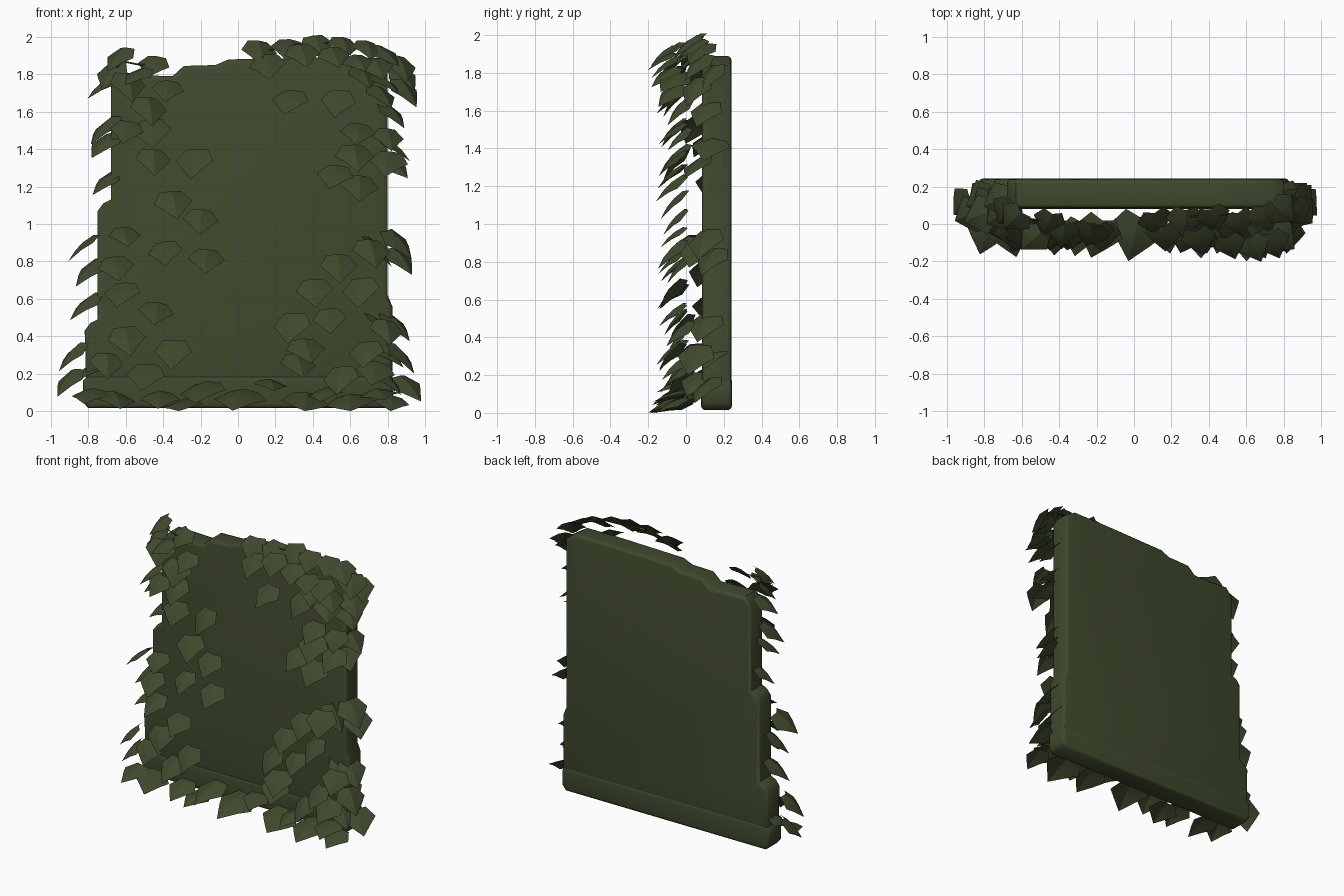
import bpy, bmesh, math, random
from mathutils import Vector

if "Cube" in bpy.data.objects:
    bpy.data.objects.remove(bpy.data.objects["Cube"])
random.seed(4)

green = bpy.data.materials.new("dark ivy green")
green.diffuse_color = (0.05, 0.066, 0.026, 1)
green.use_nodes = True
green.node_tree.nodes["Principled BSDF"].inputs["Base Color"].default_value = green.diffuse_color


def make_object(name, bm, smooth_angle):
    me = bpy.data.meshes.new(name)
    bm.to_mesh(me)
    bm.free()
    me.materials.append(green)
    ob = bpy.data.objects.new(name, me)
    bpy.context.collection.objects.link(ob)
    bpy.ops.object.select_all(action='DESELECT')
    ob.select_set(True)
    bpy.context.view_layer.objects.active = ob
    bpy.ops.object.shade_smooth_by_angle(angle=math.radians(smooth_angle))
    return ob


def slab(name, outline, y0, y1, bevel):
    bm = bmesh.new()
    f = bm.faces.new([bm.verts.new((x, y0, z)) for x, z in outline])
    r = bmesh.ops.extrude_face_region(bm, geom=[f])
    bmesh.ops.translate(bm, verts=[v for v in r['geom'] if isinstance(v, bmesh.types.BMVert)],
                        vec=(0, y1 - y0, 0))
    bmesh.ops.recalc_face_normals(bm, faces=bm.faces)
    rim = [e for e in bm.edges if abs(e.verts[0].co.y - e.verts[1].co.y) < 1e-5]
    bmesh.ops.bevel(bm, geom=rim, offset=bevel, segments=3, profile=0.5, affect='EDGES')
    return make_object(name, bm, 50)


# Dense hedge panel with stepped left side and uneven top, plus its base band
slab("hedge_panel", [
    (-0.81, 0.1), (-0.82, 0.43), (-0.79, 0.47), (-0.75, 0.49), (-0.75, 1.07), (-0.72, 1.11),
    (-0.68, 1.13), (-0.68, 1.74), (-0.63, 1.8), (-0.35, 1.79), (-0.29, 1.845), (-0.12, 1.85),
    (-0.05, 1.88), (0.2, 1.885), (0.42, 1.89), (0.72, 1.89), (0.8, 1.84), (0.8, 0.62),
    (0.825, 0.56), (0.825, 0.1)], 0.085, 0.24, 0.022)
slab("hedge_base", [(-0.8, 0.015), (-0.83, 0.05), (-0.83, 0.16), (-0.8, 0.19),
                    (0.8, 0.19), (0.83, 0.16), (0.83, 0.05), (0.8, 0.015)], 0.08, 0.243, 0.022)


# Ivy leaf: shallow fold along the rib, pointed side lobes, drooping tip
RIB = [0.0, 0.33, 0.64, 1.0]
EDGE = [(0.3, -0.06), (0.54, 0.34), (0.33, 0.6)]


def leaf(bm, centre, heading, pitch, size, roll=0.0, underside=False):
    out = Vector((math.sin(heading), -math.cos(heading), 0))
    up = Vector((0, 0, 1))
    d = out * math.cos(pitch) - up * math.sin(pitch)
    n = out * math.sin(pitch) + up * math.cos(pitch)
    s = n.cross(d)
    s, n = s * math.cos(roll) + n * math.sin(roll), n * math.cos(roll) - s * math.sin(roll)

    def put(u, v):
        lift = 0.08 - 0.28 * abs(u) - 0.3 * (v - 0.4) ** 2
        p = Vector(centre) + size * (s * u + d * (v - 0.5) + n * lift)
        p.z = max(p.z, 0.0)
        return bm.verts.new(p)
    rib = [put(0, v) for v in RIB]
    for side in (1, -1):
        e = [put(side * u, v) for u, v in EDGE]
        for f in ([rib[0], e[0], e[1], rib[1]], [rib[1], e[1], e[2], rib[2]], [rib[2], e[2], rib[3]]):
            bm.faces.new(f if (side < 0) != underside else f[::-1])


R = random.uniform

# Leaves scattered over the front: x, z
bm = bmesh.new()
LEFT = [(-.6, 1.49), (-.58, 1.73), (-.38, 1.71), (-.47, 1.6), (-.46, 1.48), (-.45, 1.33),
        (-.24, 1.32), (-.34, 1.1), (-.2, 1.01), (-.6, .93), (-.39, .84), (-.17, .8),
        (-.65, .76), (-.63, .62), (-.44, .52), (-.59, .37), (-.35, .3), (-.7, .24), (-.5, .18)]
RIGHT = [(.27, 1.65), (.53, 1.64), (.51, 1.25), (.65, 1.19), (.63, 1.35), (.64, 1.48), (.81, 1.45),
         (.8, 1.32), (.72, .84), (.54, .76), (.65, .63), (.41, .63), (.49, .48), (.28, .44),
         (.37, .32), (.68, .3), (.73, .2), (.54, .16), (.33, .24), (.8, .42)]
for x, z in LEFT + RIGHT:
    leaf(bm, (x, R(-.09, -.04), z), R(-.35, .35), R(.65, .95), R(.16, .2), R(-.2, .2), True)
make_object("front_leaves", bm, 25)

# Flatter, broader leaves resting along the foot
bm = bmesh.new()
for x, z, size in [(-.8, .08, .19), (-.65, .06, .22), (-.42, .06, .2), (-.2, .1, .24), (0, .06, .27),
                   (.18, .14, .17), (.36, .04, .24), (.46, .09, .18), (.6, .04, .26), (.76, .09, .2),
                   (-.3, .03, .2), (.82, .04, .18)]:
    leaf(bm, (x, -.08, z), R(-.3, .3), R(.25, .5), size, R(-.15, .15), True)
make_object("foot_leaves", bm, 25)

# Leaves hanging off both sides: x, z
bm = bmesh.new()
SIDES = [(-.74, 1.73), (-.73, 1.5), (-.73, 1.42), (-.72, 1.22), (-.84, .87), (-.81, .74), (-.83, .56),
         (-.9, .29), (-.92, .15), (-.83, .2),
         (.91, 1.7), (.84, 1.58), (.85, 1.4), (.85, 1.3), (.87, .89), (.88, .8), (.76, .85),
         (.86, .45), (.78, .47), (.89, .28), (.92, .12), (.82, .3), (.82, .15)]
for i, (x, z) in enumerate(SIDES):
    a = math.copysign(R(.8, 1.25), x)
    leaf(bm, (x, (.12, .04, .09)[i % 3], z), a, R(.6, .9), R(.18, .21), R(-.2, .2))
make_object("side_leaves", bm, 25)

# Leaves crowding the top corners: x, z, y
bm = bmesh.new()
TOP = [(-.65, 1.88, .02), (-.46, 1.84, 0), (-.69, 1.79, .05), (-.55, 1.79, -.09),
       (.12, 1.91, 0), (.27, 1.93, 0), (.43, 1.945, .02), (.57, 1.945, 0), (.7, 1.93, .03), (.8, 1.9, .06),
       (.16, 1.84, -.08), (.35, 1.9, -.1), (.52, 1.89, -.13), (.65, 1.86, -.14), (.75, 1.83, -.12),
       (.68, 1.78, -.12), (.8, 1.75, -.08), (.88, 1.83, .05), (.78, 1.68, -.09), (.9, 1.77, .12)]
for x, z, y in TOP:
    leaf(bm, (x, y, z), (x - .2) * 1.0 + R(-.3, .3), R(.5, .85), R(.16, .19), R(-.2, .2), x < .6)
make_object("top_leaves", bm, 25)


# Thin twigs carrying the top leaves
def twig(name, pts):
    cu = bpy.data.curves.new(name, 'CURVE')
    cu.dimensions = '3D'
    cu.bevel_depth = 0.005
    cu.bevel_resolution = 0
    sp = cu.splines.new('POLY')
    sp.points.add(len(pts) - 1)
    for p, co in zip(sp.points, pts):
        p.co = (*co, 1)
    cu.materials.append(green)
    bpy.context.collection.objects.link(bpy.data.objects.new(name, cu))


twig("left_twig", [(-.68, .09, 1.8), (-.62, .04, 1.87), (-.52, .02, 1.85), (-.44, .02, 1.85)])
twig("right_twig", [(.1, .04, 1.91), (.3, .04, 1.96), (.55, .05, 1.97), (.75, .09, 1.93), (.8, .12, 1.85)])
